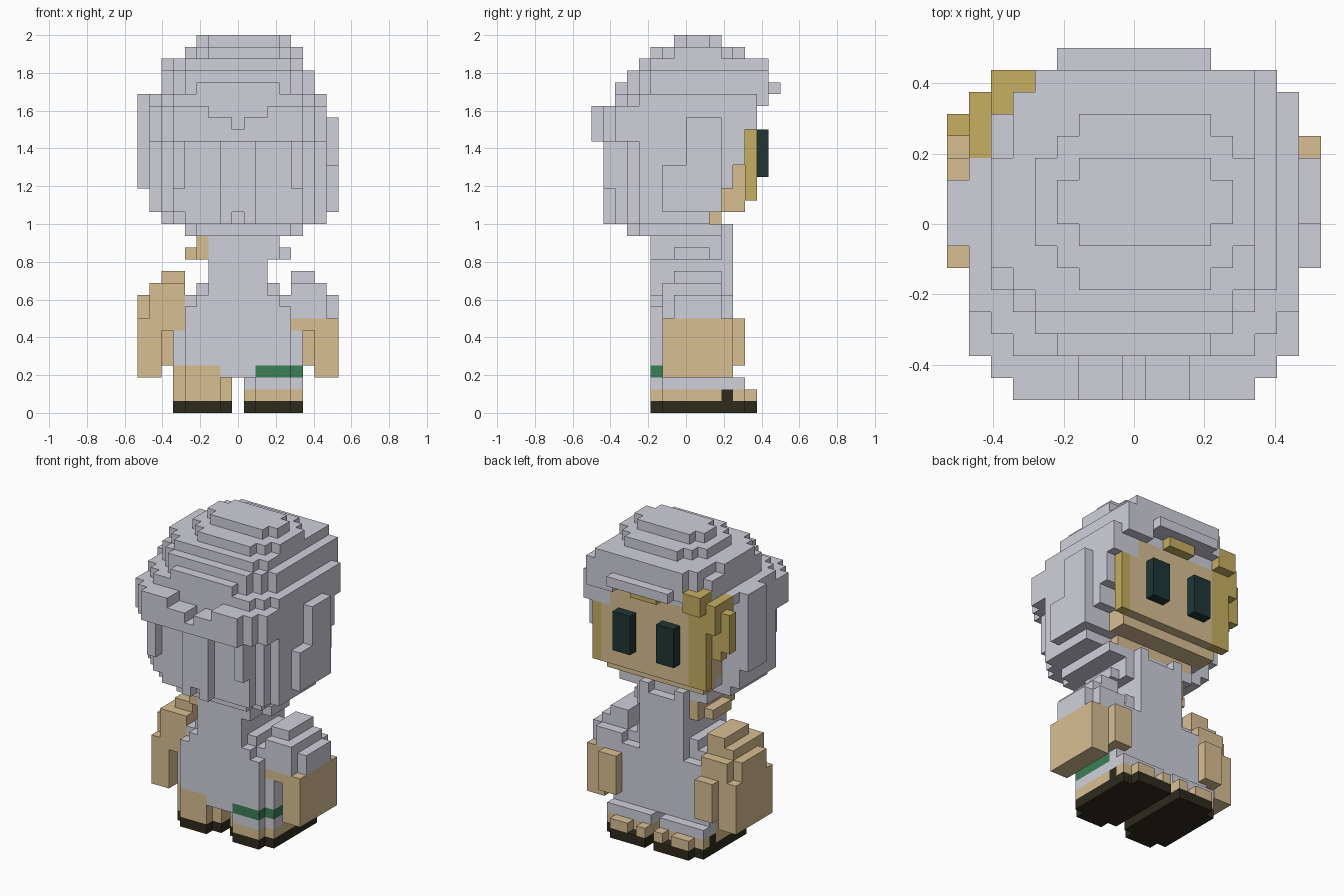
import bpy
import bmesh
from mathutils import Vector

default_cube = bpy.data.objects.get("Cube")
if default_cube:
    bpy.data.objects.remove(default_cube, do_unlink=True)

UNIT = 1 / 16                      # edge of one block
ORIGIN = Vector((-8.5, -8, 0))     # block grid corner
COLOURS = {
    "grey": (.63, .63, .71),
    "tan": (.69, .52, .29),
    "ochre": (.57, .43, .12),
    "dark_teal": (.014, .036, .036),
    "dark_brown": (.026, .024, .012),
    "green": (.042, .215, .092),
}
NAMES = list(COLOURS)
materials = []
for name, rgb in COLOURS.items():
    material = bpy.data.materials.new(name)
    material.use_nodes = True
    material.diffuse_color = (*rgb, 1)
    shader = next(n for n in material.node_tree.nodes if n.type == "BSDF_PRINCIPLED")
    shader.inputs["Base Color"].default_value = (*rgb, 1)
    shader.inputs["Roughness"].default_value = .9
    materials.append(material)

blocks = {}   # grid cell -> (part, colour)


def slab(part, colour, xs, ys, zs, front=0, back=0):
    """Fill a box of blocks, with stepped corners at the front and back."""
    for x in range(*xs):
        for y in range(*ys):
            side = min(x - xs[0], xs[1] - 1 - x)
            if side + y - ys[0] < front or side + ys[1] - 1 - y < back:
                continue
            for z in range(*zs):
                blocks[x, y, z] = (part, colour)


def carve(xs, ys, zs):
    for x in range(*xs):
        for y in range(*ys):
            for z in range(*zs):
                blocks.pop((x, y, z), None)


def flip(xs, left):
    """Mirror a range of columns to the other side."""
    return xs if left else (17 - xs[1], 17 - xs[0])


# Legs, sandals and toes
for left in (True, False):
    leg = "left_leg" if left else "right_leg"
    foot = "left_foot" if left else "right_foot"
    slab(foot, "dark_brown", flip((9, 14), left), (5, 13), (0, 1), front=1)
    slab(foot, "dark_brown", flip((9, 13), left), (13, 14), (0, 1))
    slab(foot, "tan", flip((9, 14), left), (5, 13), (1, 2), front=1)
    slab(foot, "dark_brown", flip((13, 14), left), (11, 12), (1, 2))
    slab(foot, "tan", flip((9, 10), left), (13, 14), (1, 2))
    slab(foot, "tan", flip((11, 13), left), (13, 14), (1, 2))
    slab(leg, "grey" if left else "tan", flip((9, 14), left), (5, 11), (2, 3), front=1)
    slab(leg, "grey", flip((9, 14), left), (11, 13), (2, 3))

# Torso, stepped in towards the neck, with collar points
slab("torso", "grey", (3, 14), (5, 12), (3, 7), front=1)
slab("torso", "grey", (4, 13), (5, 12), (7, 9))
slab("torso", "grey", (4, 13), (5, 11), (9, 10), front=1)
slab("torso", "grey", (5, 12), (5, 11), (10, 11), front=1)
slab("torso", "grey", (6, 11), (5, 12), (9, 15))
for x in (6, 10):
    slab("collar", "grey", (x, x + 1), (11, 12), (15, 16))
slab("trouser_hem", "green", (10, 13), (5, 11), (3, 4))
slab("trouser_hem", "green", (13, 14), (6, 11), (3, 4))
slab("right_leg", "tan", (4, 7), (5, 11), (3, 4))
slab("right_leg", "tan", (3, 4), (6, 11), (3, 4))

# Arms, hands, thumbs and the ruffles beside the neck
for left in (True, False):
    side = "left" if left else "right"
    sleeve = "grey" if left else "tan"
    slab(side + "_hand", "tan", flip((15, 17), left), (6, 12), (3, 8))
    slab(side + "_thumb", "tan", flip((13, 15), left), (11, 13), (4, 8))
    slab(side + "_hand", "tan", flip((13, 15), left), (6, 12), (7, 8))
    slab(side + "_arm", sleeve, flip((13, 16), left), (6, 12), (8, 10))
    slab(side + "_arm", sleeve, flip((16, 17), left), (7, 11), (8, 10))
    slab(side + "_arm", sleeve, flip((13, 16), left), (6, 11), (10, 11))
    slab(side + "_arm", sleeve, flip((13, 15), left), (7, 11), (11, 12))
    slab(side + "_ruffle", sleeve, flip((11, 12), left), (5, 11), (13, 15))
    slab(side + "_ruffle", sleeve, flip((12, 13), left), (7, 10), (13, 14))

# Face, with a stepped chin
slab("face", "tan", (3, 14), (6, 14), (18, 26))
slab("face", "tan", (3, 14), (6, 13), (17, 18))
slab("face", "tan", (4, 13), (6, 11), (16, 17))

# Lower hair, cut away in steps beside the cheek
slab("hair", "grey", (4, 14), (3, 11), (15, 16), front=1)
slab("hair", "grey", (2, 16), (2, 10), (16, 17), front=2)
slab("hair", "grey", (1, 16), (2, 11), (17, 19), front=2)
slab("hair", "grey", (1, 16), (2, 12), (19, 21), front=2)
slab("hair", "grey", (1, 16), (2, 13), (21, 26), front=2)
slab("hair", "grey", (11, 16), (11, 14), (24, 26))
carve((0, 3), (10, 15), (15, 26))
slab("face", "tan", (3, 4), (10, 14), (18, 26))
slab("face", "tan", (4, 13), (13, 14), (18, 26))

# Locks standing out from the hair
slab("middle_lock", "grey", (7, 10), (1, 2), (16, 23))
carve((8, 9), (1, 2), (16, 17))
for x in (3, 13):
    slab("front_lock", "grey", (x, x + 1), (1, 2), (19, 23))
slab("left_lock", "grey", (16, 17), (8, 11), (19, 25))
slab("left_lock", "grey", (16, 17), (6, 11), (17, 21))
slab("right_lock", "grey", (0, 1), (7, 10), (19, 27))

# Brim of hair with a dip in the middle
slab("hair_brim", "grey", (1, 16), (0, 4), (23, 26), front=2)
carve((6, 11), (0, 2), (25, 26))
carve((8, 9), (0, 2), (24, 25))

# Rounded crown, open at the right temple
slab("crown", "grey", (1, 16), (2, 14), (26, 27), front=2)
slab("crown", "grey", (12, 15), (14, 15), (26, 27))
slab("crown", "grey", (2, 15), (2, 15), (27, 28), front=3)
slab("crown", "grey", (2, 15), (3, 15), (28, 29), front=2)
slab("crown", "grey", (3, 14), (4, 15), (29, 30), front=1)
slab("crown", "grey", (2, 3), (6, 11), (29, 30))
slab("crown", "grey", (4, 14), (5, 13), (30, 31), front=2, back=2)
slab("crown", "grey", (5, 13), (7, 11), (31, 32), front=1, back=1)
slab("fringe", "grey", (5, 12), (15, 16), (27, 28))
carve((1, 2), (11, 14), (26, 27))
carve((2, 3), (13, 15), (26, 30))
carve((3, 4), (14, 15), (26, 30))

# Ochre curls framing the face
slab("brow_curl", "ochre", (7, 10), (14, 15), (26, 27))
slab("left_curl", "ochre", (14, 15), (13, 14), (18, 24))
slab("right_curl", "ochre", (2, 4), (13, 14), (18, 26))
slab("right_curl", "ochre", (2, 4), (13, 15), (26, 28))
slab("right_curl", "ochre", (2, 3), (10, 13), (24, 27))
for y, low in ((11, 23), (12, 21), (13, 24)):
    slab("right_curl", "ochre", (1, 2), (y, y + 1), (low, 27))
slab("right_curl", "ochre", (0, 1), (12, 13), (22, 26))

# Eyes
for left in (True, False):
    slab("left_eye" if left else "right_eye", "dark_teal",
         flip((10, 12), left), (14, 15), (20, 24))


def build(part):
    """Make one object from the exposed block sides of a part."""
    bm = bmesh.new()
    for cell, (owner, colour) in blocks.items():
        if owner != part:
            continue
        centre = Vector(cell) + Vector((.5, .5, .5))
        for axis in range(3):
            for sign in (-1, 1):
                normal = Vector((0, 0, 0))
                normal[axis] = sign
                if tuple(int(c + n) for c, n in zip(cell, normal)) in blocks:
                    continue
                u = Vector((0, 0, 0))
                u[(axis + 1) % 3] = .5
                v = normal.cross(u)
                middle = centre + normal / 2
                corners = (middle + u + v, middle - u + v, middle - u - v, middle + u - v)
                face = bm.faces.new([bm.verts.new((c + ORIGIN) * UNIT) for c in corners])
                face.material_index = NAMES.index(colour)
    bmesh.ops.remove_doubles(bm, verts=bm.verts, dist=UNIT / 100)
    bmesh.ops.dissolve_limit(bm, angle_limit=.01, verts=bm.verts,
                             edges=bm.edges, delimit={"MATERIAL"})
    mesh = bpy.data.meshes.new(part)
    bm.to_mesh(mesh)
    bm.free()
    for material in materials:
        mesh.materials.append(material)
    bpy.context.collection.objects.link(bpy.data.objects.new(part, mesh))


for part in sorted({owner for owner, _ in blocks.values()}):
    build(part)
